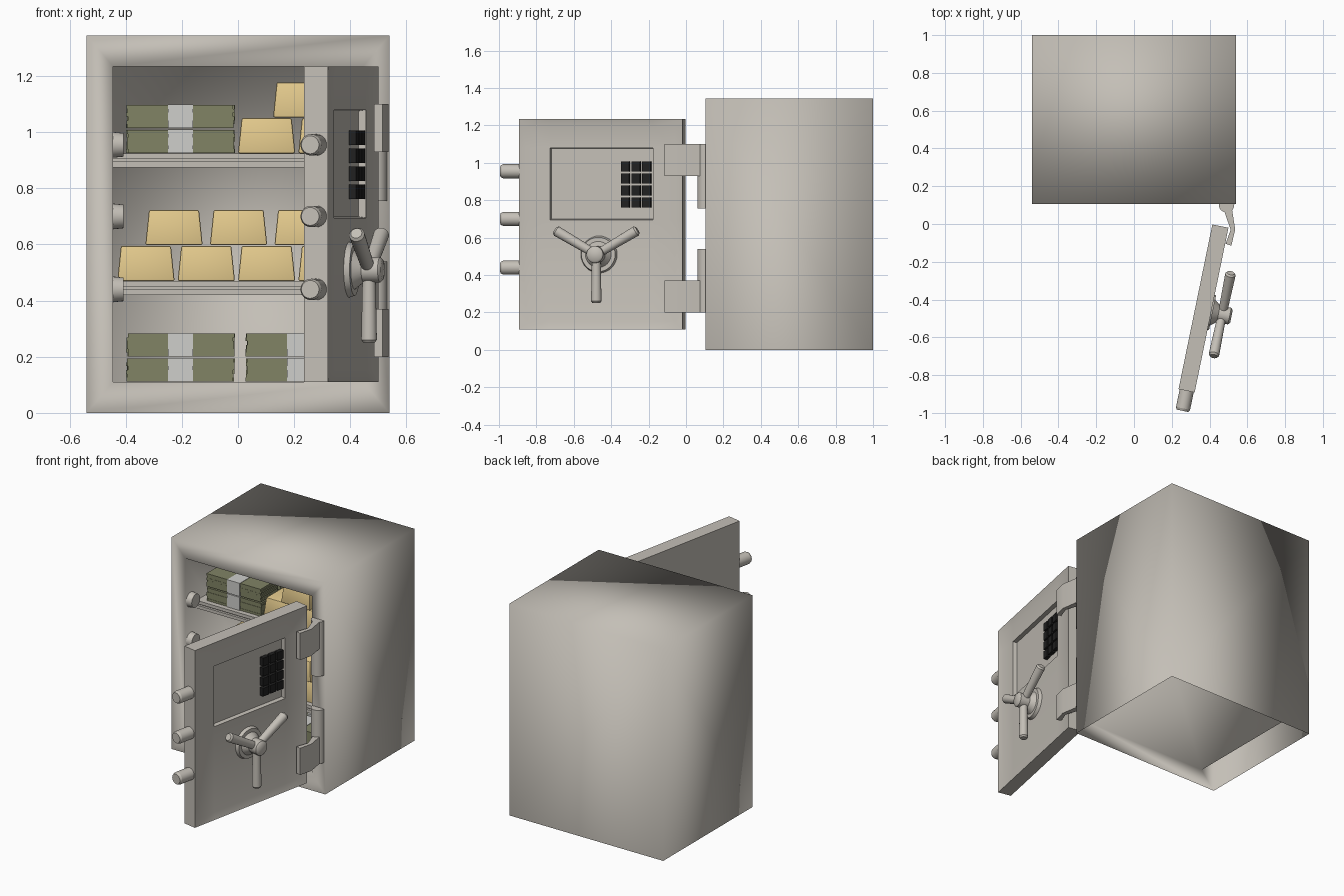
import bpy, bmesh, math, random
from mathutils import Matrix, Vector

if "Cube" in bpy.data.objects:
    bpy.data.objects.remove(bpy.data.objects["Cube"])

random.seed(4)


def material(name, rgb):
    m = bpy.data.materials.new(name)
    m.diffuse_color = (*rgb, 1)
    m.use_nodes = True
    m.node_tree.nodes["Principled BSDF"].inputs["Base Color"].default_value = m.diffuse_color
    return m


STEEL = material("warm grey steel", (0.55, 0.52, 0.47))
GOLD = material("gold", (0.76, 0.58, 0.26))
NOTE = material("olive note", (0.22, 0.23, 0.13))
BAND = material("paper band", (0.62, 0.62, 0.60))
BLACK = material("black key", (0.015, 0.015, 0.015))


def finish(bm, name, mats, angle=30, matrix=None):
    me = bpy.data.meshes.new(name)
    bm.to_mesh(me)
    bm.free()
    for m in mats:
        me.materials.append(m)
    ob = bpy.data.objects.new(name, me)
    bpy.context.collection.objects.link(ob)
    if matrix:
        ob.matrix_world = matrix
    bpy.ops.object.select_all(action='DESELECT')
    ob.select_set(True)
    bpy.context.view_layer.objects.active = ob
    if angle >= 180:
        bpy.ops.object.shade_smooth()
    elif angle:
        bpy.ops.object.shade_smooth_by_angle(angle=math.radians(angle))
    return ob


def add_box(bm, lo, hi, mat=0, taper=0.0):
    lo, hi = Vector(lo), Vector(hi)
    mid, size = (lo + hi) / 2, hi - lo
    verts = bmesh.ops.create_cube(bm, size=1)["verts"]
    for v in verts:
        t = taper if v.co.z > 0 else 0
        v.co = Vector((mid.x + v.co.x * (size.x - 2 * t), mid.y + v.co.y * (size.y - 2 * t),
                       mid.z + v.co.z * size.z))
    for f in {f for v in verts for f in v.link_faces}:
        f.material_index = mat
    return verts


def add_rod(bm, a, b, r0, r1, seg=24):
    a, b = Vector(a), Vector(b)
    rot = (b - a).to_track_quat('Z', 'Y').to_matrix().to_4x4()
    bmesh.ops.create_cone(bm, cap_ends=True, segments=seg, radius1=r0, radius2=r1,
                          depth=(b - a).length, matrix=Matrix.Translation((a + b) / 2) @ rot)


# Body: outer shell open underneath, front frame and inner compartment in one smooth sheet
def ring(bm, x, y, z0, z1):
    return [bm.verts.new(p) for p in ((-x, y, z0), (x, y, z0), (x, y, z1), (-x, y, z1))]


bm = bmesh.new()
f, b = ring(bm, 0.54, 0.105, 0, 1.345), ring(bm, 0.54, 1.0, 0, 1.345)
i, j = ring(bm, 0.445, 0.105, 0.11, 1.235), ring(bm, 0.445, 0.9, 0.11, 1.235)
for k in range(4):
    n = (k + 1) % 4
    bm.faces.new((f[k], f[n], i[n], i[k]))
    bm.faces.new((i[k], i[n], j[n], j[k]))
    if k:
        bm.faces.new((b[k], b[n], f[n], f[k]))
bm.faces.new(j)
bm.faces.new((b[1], b[0], b[3], b[2]))
finish(bm, "safe_body", [STEEL], 180)

# Bolt sockets on the left inner wall
BOLT_Z = (0.44, 0.70, 0.955)
bm = bmesh.new()
for z in BOLT_Z:
    add_rod(bm, (-0.446, 0.16, z), (-0.408, 0.16, z), 0.046, 0.042)
finish(bm, "bolt_sockets", [STEEL])

# Shelves with a front lip
for name, z in (("lower_shelf", 0.42), ("upper_shelf", 0.875)):
    bm = bmesh.new()
    add_box(bm, (-0.445, 0.235, z + 0.01), (0.445, 0.9, z + 0.05))
    add_box(bm, (-0.445, 0.22, z), (0.445, 0.235, z + 0.02))
    add_box(bm, (-0.445, 0.22, z + 0.03), (0.445, 0.235, z + 0.05))
    finish(bm, name, [STEEL], 0)


# Bundles of notes: loosely stacked layers with a paper band
def note_bundle(name, x, y, z):
    bm = bmesh.new()
    layers, h = 6, 0.082
    for k in range(layers):
        d, e = random.uniform(-0.004, 0.004), random.uniform(0, 0.003)
        add_box(bm, (x + d, y + e, z + h * k / layers), (x + 0.38 + d, y + 0.17 + e, z + h * (k + 1) / layers))
    add_box(bm, (x + 0.145, y - 0.004, z), (x + 0.235, y + 0.177, z + h + 0.002), 1)
    finish(bm, name, [NOTE, BAND], 0)


for row in range(3):
    for level in range(2):
        y, dz = 0.25 + row * 0.2, level * 0.089
        note_bundle("floor_notes_left", -0.395, y, 0.112 + dz)
        note_bundle("floor_notes_right", 0.03, y, 0.112 + dz)
        note_bundle("shelf_notes", -0.395, y, 0.926 + dz)


# Gold bars
def gold_bar(x, z):
    bm = bmesh.new()
    add_box(bm, (x, 0.25, z), (x + 0.204, 0.70, z + 0.125), 0, 0.013)
    bmesh.ops.bevel(bm, geom=bm.edges[:], offset=0.006, segments=2, affect='EDGES', profile=0.5)
    finish(bm, "gold_bar", [GOLD], 40)


for x in (-0.43, -0.215, 0.0, 0.215):
    gold_bar(x, 0.47)
for x in (-0.33, -0.1, 0.13):
    gold_bar(x, 0.598)
for x, z in ((0.0, 0.925), (0.215, 0.925), (0.125, 1.053)):
    gold_bar(x, z)

# Door space: local x runs from hinge to free edge, local y points out of the outer face
A = math.radians(11.6)
s, c = math.sin(A), math.cos(A)
DOOR = Matrix(((-s, c, 0, 0.50), (-c, -s, 0, -0.02), (0, 0, 1, 0), (0, 0, 0, 1)))

# Door slab with sunken face and keypad recess
bm = bmesh.new()
add_box(bm, (0, -0.087, 0.11), (0.89, 0, 1.235))
front = max(bm.faces, key=lambda q: q.calc_center_median().y)
bmesh.ops.inset_region(bm, faces=[front], thickness=0.06, depth=-0.012)
for co, no in (((0.163, 0, 0), (1, 0, 0)), ((0.725, 0, 0), (1, 0, 0)),
               ((0, 0, 0.695), (0, 0, 1)), ((0, 0, 1.08), (0, 0, 1))):
    bmesh.ops.bisect_plane(bm, geom=bm.verts[:] + bm.edges[:] + bm.faces[:], plane_co=co, plane_no=no)
target = Vector((0.444, -0.012, 0.8875))
mid = min(bm.faces, key=lambda q: (q.calc_center_median() - target).length)
bmesh.ops.inset_region(bm, faces=[mid], thickness=0.006, depth=-0.025)
finish(bm, "door", [STEEL], 35, DOOR)

# Keypad
bm = bmesh.new()
for col in range(3):
    for row in range(4):
        u, z = 0.176 + col * 0.058, 0.762 + row * 0.064
        add_box(bm, (u, -0.038, z), (u + 0.046, -0.012, z + 0.052), 0)
finish(bm, "keypad_keys", [BLACK], 0, DOOR)

# Locking bolts on the free edge
bm = bmesh.new()
for z in BOLT_Z:
    add_rod(bm, (0.88, -0.043, z), (0.985, -0.043, z), 0.038, 0.038)
    add_rod(bm, (0.985, -0.043, z), (0.998, -0.043, z), 0.038, 0.032)
finish(bm, "locking_bolts", [STEEL], 50, DOOR)

# Three-spoke handle
bm = bmesh.new()
H = Vector((0.457, 0, 0.51))
for y0, y1, r0, r1 in ((-0.014, 0.008, 0.1, 0.092), (0.008, 0.04, 0.07, 0.045),
                       (0.04, 0.1, 0.045, 0.045), (0.1, 0.11, 0.045, 0.035)):
    add_rod(bm, H + Vector((0, y0, 0)), H + Vector((0, y1, 0)), r0, r1, 32)
for deg in (30, 150, 270):
    d = Vector((math.cos(math.radians(deg)), 0, math.sin(math.radians(deg))))
    p = H + Vector((0, 0.06, 0))
    add_rod(bm, p, p + d * 0.25, 0.023, 0.028)
    add_rod(bm, p + d * 0.25, p + d * 0.26, 0.028, 0.02)
finish(bm, "door_handle", [STEEL], 50, DOOR)

# Hinges: knuckle on the body and a bent strap reaching over the door
STRAP = ((0.455, 0.105), (0.475, 0.075), (0.512, -0.03), (0.485, -0.105), (0.515, -0.115),
         (0.536, -0.03), (0.520, 0.07), (0.525, 0.105))
for name, z0, z1, k0, k1 in (("upper_hinge", 0.93, 1.10, 0.755, 1.10), ("lower_hinge", 0.20, 0.37, 0.20, 0.54)):
    bm = bmesh.new()
    face = bm.faces.new([bm.verts.new((x, y, z0)) for x, y in STRAP])
    up = bmesh.ops.extrude_face_region(bm, geom=[face])["geom"]
    bmesh.ops.translate(bm, verts=[v for v in up if isinstance(v, bmesh.types.BMVert)], vec=(0, 0, z1 - z0))
    bmesh.ops.recalc_face_normals(bm, faces=bm.faces[:])
    add_rod(bm, (0.49, 0.102, k0), (0.49, 0.102, k1), 0.041, 0.041)
    finish(bm, name, [STEEL], 50)
